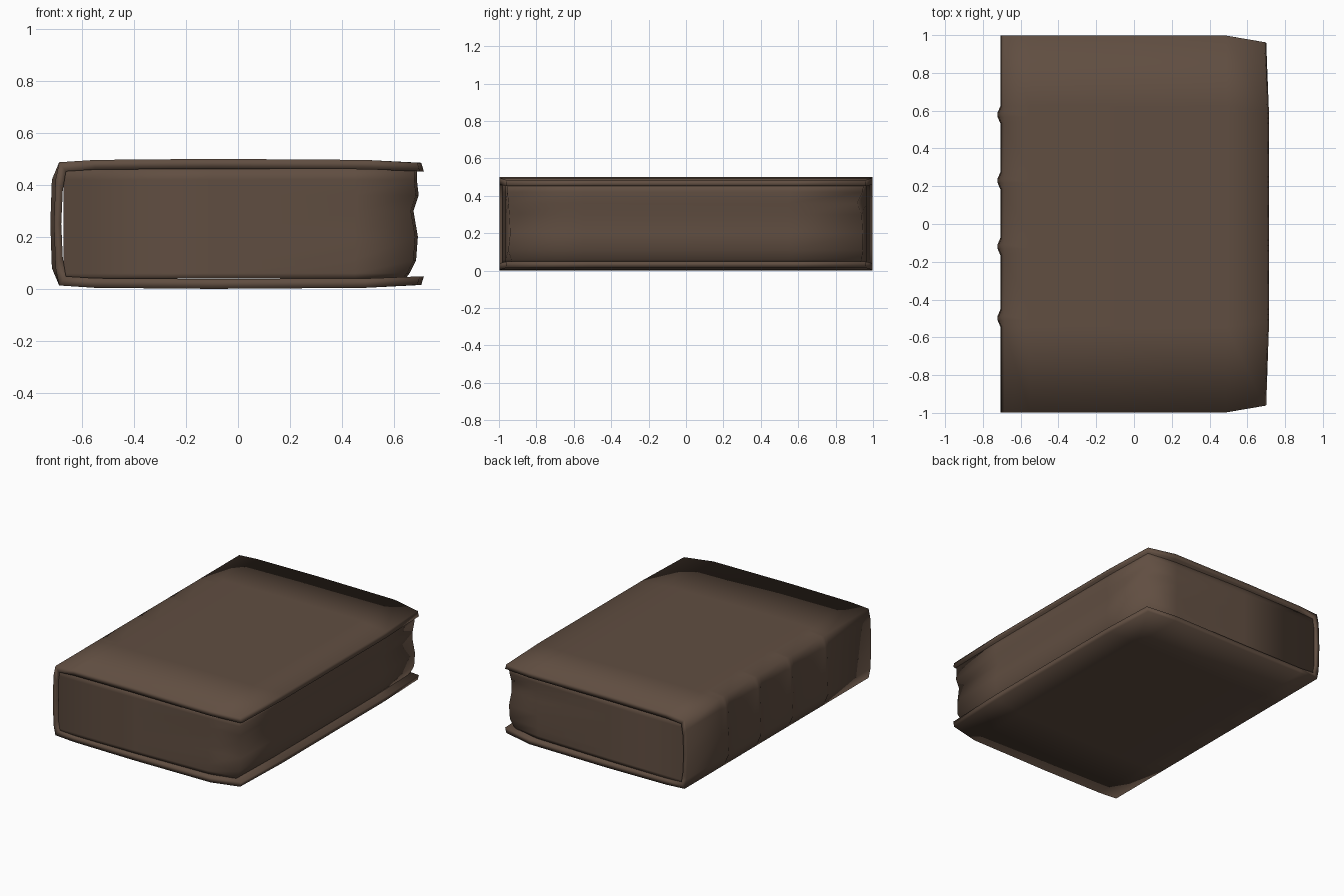
import bpy, bmesh

if "Cube" in bpy.data.objects:
    bpy.data.objects.remove(bpy.data.objects["Cube"])

leather = bpy.data.materials.new("dark_brown")
leather.diffuse_color = (0.118, 0.076, 0.053, 1)
leather.use_nodes = True
leather.node_tree.nodes["Principled BSDF"].inputs["Base Color"].default_value = leather.diffuse_color


def finish(name, bm):
    bmesh.ops.recalc_face_normals(bm, faces=bm.faces)
    me = bpy.data.meshes.new(name)
    bm.to_mesh(me)
    bm.free()
    for p in me.polygons:
        p.use_smooth = True
    ob = bpy.data.objects.new(name, me)
    bpy.context.collection.objects.link(ob)
    me.materials.append(leather)
    return ob


def loft(bm, rings):
    rows = [[bm.verts.new(c) for c in r] for r in rings]
    n = len(rows[0])
    for a, b in zip(rows, rows[1:]):
        for i in range(n):
            j = (i + 1) % n
            bm.faces.new((a[i], a[j], b[j], b[i]))
    return rows


# Cover: upper half of the C-shaped section as outer / inner pairs, mirrored in z
half = [((0.705, 0.485), (0.715, 0.452)), ((0.49, 0.496), (0.49, 0.460)),
        ((-0.10, 0.50), (-0.10, 0.462)), ((-0.55, 0.496), (-0.55, 0.459)),
        ((-0.688, 0.487), (-0.662, 0.452)), ((-0.702, 0.42), (-0.674, 0.38)),
        ((-0.708, 0.25), (-0.68, 0.25))]
flip = lambda p: (p[0], 0.5 - p[1])
pairs = half + [(flip(o), flip(i)) for o, i in half[-2::-1]]
outer = [o for o, i in pairs]
section = outer + [i for o, i in pairs][::-1]

# Stations along the book, with raised bands across the spine
bands = (-0.50, -0.12, 0.23, 0.58)
stations = [(-1, 0), (1, 0)]
for b in bands:
    stations += [(b - 0.045, 0), (b - 0.012, 0.014), (b + 0.012, 0.014), (b + 0.045, 0)]
stations.sort()


def cover_ring(t, bulge):
    ring = []
    for k, (x, z) in enumerate(section):
        taper = max(0, (x - 0.49) / 0.22)
        y = t * (0.997 - 0.035 * taper)
        if x > 0.6 and abs(t) > 0.6:
            x -= 0.015 * (abs(t) - 0.6) / 0.4
        if k < len(outer) and x < -0.695:
            x -= bulge
        ring.append((x, y, z))
    return ring


bm = bmesh.new()
rows = loft(bm, [cover_ring(t, b) for t, b in stations])
n = len(section)
for row in (rows[0], rows[-1]):
    for i in range(len(outer) - 1):
        bm.faces.new((row[i], row[i + 1], row[n - 2 - i], row[n - 1 - i]))
finish("cover", bm)

# Page block: layers of height, fore-edge x, front end and back end at the fore edge
layers = [(0.04, 0.645, 0.93, 0.93), (0.06, 0.66, 0.935, 0.94), (0.11, 0.685, 0.95, 0.945),
          (0.20, 0.692, 0.94, 0.945), (0.30, 0.675, 0.945, 0.94), (0.36, 0.695, 0.95, 0.915),
          (0.42, 0.688, 0.955, 0.945), (0.463, 0.69, 0.955, 0.95)]


def page_ring(z, x, f, b):
    return [(-0.672, -0.985, z), (-0.1, -0.98, z), (0.45, -0.965, z), (x - 0.01, -f, z),
            (x, -0.55, z), (x, 0.55, z),
            (x - 0.01, b, z), (0.45, 0.965, z), (-0.1, 0.98, z), (-0.672, 0.985, z)]


bm = bmesh.new()
rows = loft(bm, [page_ring(*l) for l in layers])
bm.faces.new(rows[0])
bm.faces.new(rows[-1])
finish("page_block", bm)
